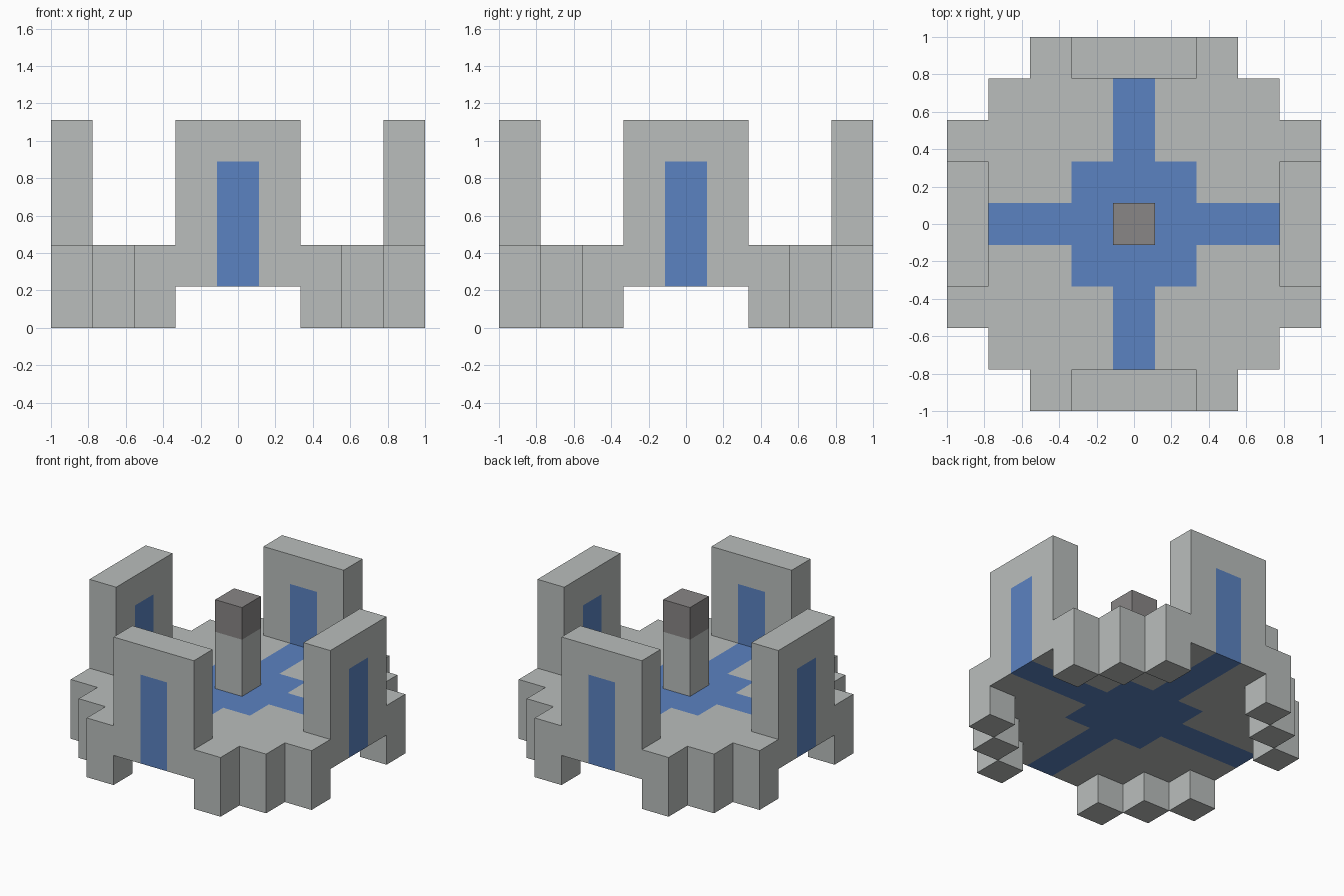
import bpy, bmesh
from mathutils import Vector

if "Cube" in bpy.data.objects:
    bpy.data.objects.remove(bpy.data.objects["Cube"], do_unlink=True)

U = 2 / 9  # edge of one building block


def material(name, rgb):
    m = bpy.data.materials.new(name)
    m.use_nodes = True
    m.diffuse_color = (*rgb, 1)
    m.node_tree.nodes["Principled BSDF"].inputs["Base Color"].default_value = (*rgb, 1)
    return m


STONE = material("light_stone", (0.49, 0.515, 0.505))
BLUE = material("blue_inlay", (0.105, 0.225, 0.535))
DARK = material("dark_stone", (0.25, 0.24, 0.24))


# Grid cells: x and y run from -4 to 4, z counts up from the ground
def cells(rule, levels):
    span = range(-4, 5)
    return {(i, j, k) for i in span for j in span for k in levels if rule(i, j)}


def is_blue(i, j, k):
    in_cross = i == 0 or j == 0
    in_centre = abs(i) <= 1 and abs(j) <= 1
    return (k == 1 and (in_cross or in_centre)) or (k in (2, 3) and in_cross)


parts = {
    "deck": cells(lambda i, j: abs(i) + abs(j) <= 6, [1]),
}
for name, sx, sy in (("front_left", 1, -1), ("front_right", -1, -1),
                     ("back_left", 1, 1), ("back_right", -1, 1)):
    parts[name + "_feet"] = cells(
        lambda i, j: abs(i) + abs(j) == 6 and i * sx > 0 and j * sy > 0, [0])
for name, dx, dy in (("front", 0, -1), ("back", 0, 1), ("left", 1, 0), ("right", -1, 0)):
    parts[name + "_gate_wall"] = cells(
        lambda i, j: i * dx + j * dy == 4 and abs(i * dy) + abs(j * dx) <= 1, [2, 3, 4])
occupied = set().union(*parts.values())


def build_part(name, blocks):
    """Outer shell of a set of blocks, with blue blocks flush in the stone."""
    bm = bmesh.new()
    for cell in sorted(blocks):
        centre = Vector((cell[0], cell[1], cell[2] + 0.5))
        for axis in range(3):
            for sign in (-1, 1):
                normal = Vector((0, 0, 0))
                normal[axis] = sign
                if tuple(int(c + n) for c, n in zip(cell, normal)) in occupied:
                    continue
                a, b = Vector((0, 0, 0)), Vector((0, 0, 0))
                a[(axis + 1) % 3] = 0.5
                b[(axis + 2) % 3] = 0.5 * sign
                mid = centre + normal / 2
                face = bm.faces.new([bm.verts.new((mid + p) * U)
                                     for p in (-a - b, a - b, a + b, b - a)])
                face.material_index = int(is_blue(*cell))
    bmesh.ops.remove_doubles(bm, verts=bm.verts, dist=0.001)
    bmesh.ops.dissolve_limit(bm, angle_limit=0.01, verts=bm.verts,
                             edges=bm.edges, delimit={'MATERIAL'})
    mesh = bpy.data.meshes.new(name)
    bm.to_mesh(mesh)
    bm.free()
    mesh.materials.append(STONE)
    mesh.materials.append(BLUE)
    bpy.context.collection.objects.link(bpy.data.objects.new(name, mesh))


for part, blocks in parts.items():
    build_part(part, blocks)


# Central pillar with a dark cap
def box(name, bottom, top, mat):
    bpy.ops.mesh.primitive_cube_add(size=1, location=(0, 0, (bottom + top) / 2))
    ob = bpy.context.object
    ob.name = name
    ob.scale = (U, U, top - bottom)
    ob.data.materials.append(mat)


box("pillar_shaft", 2 * U, 0.87, STONE)
box("pillar_cap", 0.87, 5 * U, DARK)
